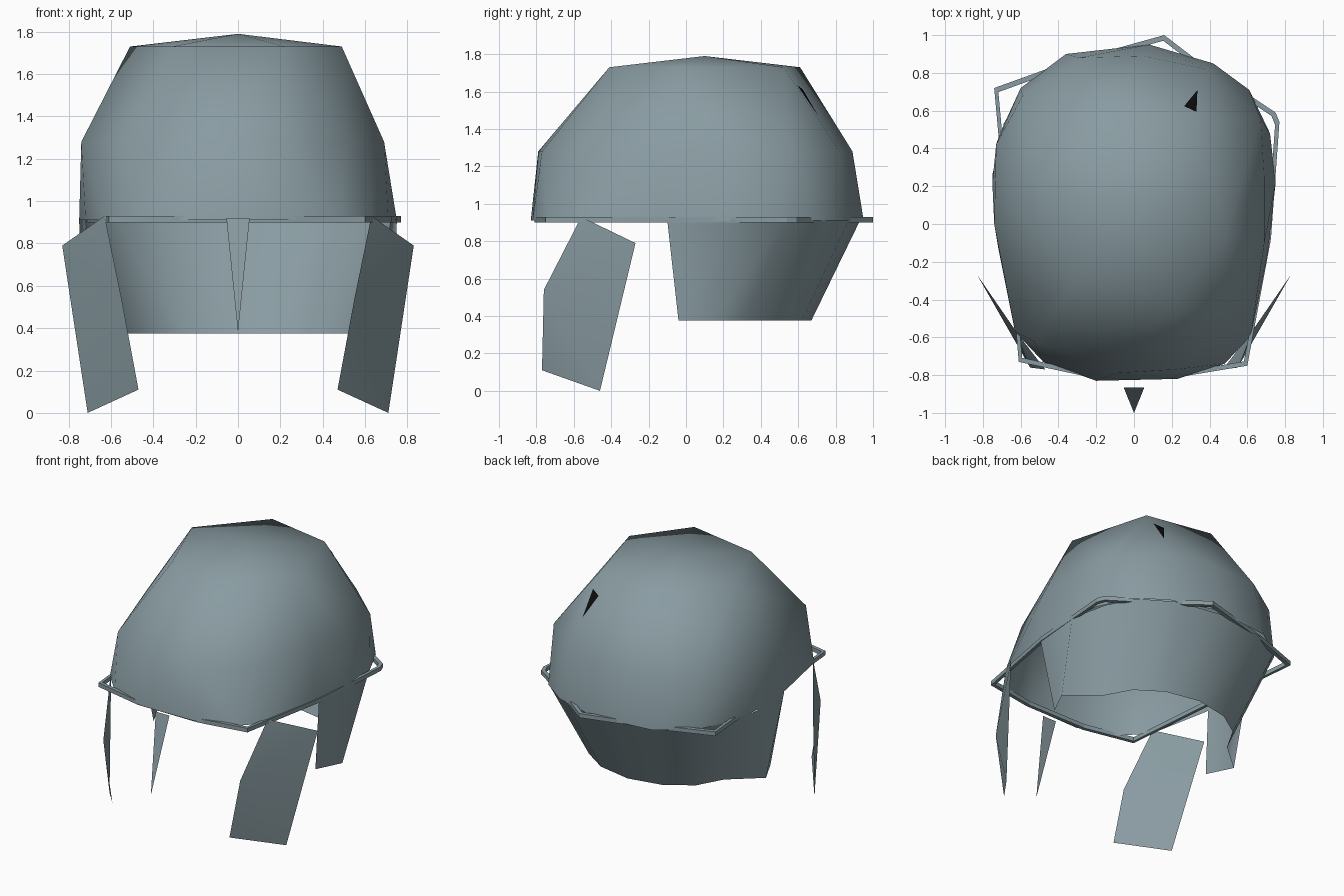
import bpy
import bmesh
from mathutils import Vector
from mathutils.bvhtree import BVHTree

if "Cube" in bpy.data.objects:
    bpy.data.objects.remove(bpy.data.objects["Cube"])


def material(name, rgb):
    mat = bpy.data.materials.new(name)
    mat.diffuse_color = (*rgb, 1)
    mat.use_nodes = True
    mat.node_tree.nodes["Principled BSDF"].inputs["Base Color"].default_value = mat.diffuse_color
    return mat


steel = material("blue_grey_steel", (0.25, 0.33, 0.36))
black = material("black", (0.004, 0.004, 0.004))


def finish(name, me, mat, smooth):
    me.materials.append(mat)
    for p in me.polygons:
        p.use_smooth = smooth
    ob = bpy.data.objects.new(name, me)
    bpy.context.scene.collection.objects.link(ob)
    return ob


def make(name, verts, faces, smooth=False, mat=steel):
    me = bpy.data.meshes.new(name)
    me.from_pydata(verts, [], faces)
    me.update()
    return finish(name, me, mat, smooth)


def bands(n, rows, closed=True):
    """Quads joining consecutive rows of n points."""
    last = n if closed else n - 1
    return [(r * n + i, r * n + (i + 1) % n, (r + 1) * n + (i + 1) % n, (r + 1) * n + i)
            for r in range(rows - 1) for i in range(last)]


# Dome: faceted shell stretched over brow, side and crown rings, open below
brow = [(0.23, -0.82), (0.48, -0.74), (0.62, -0.59), (0.71, -0.15), (0.75, 0.22),
        (0.72, 0.48), (0.61, 0.71), (0.42, 0.85), (0.08, 0.95), (-0.36, 0.90),
        (-0.60, 0.72), (-0.71, 0.48), (-0.75, 0.22), (-0.72, -0.12), (-0.63, -0.57),
        (-0.48, -0.73), (-0.20, -0.83)]
side = [(0.69, -0.10), (0.69, 0.25), (0.67, 0.56), (0.38, 0.82), (0.05, 0.89),
        (-0.29, 0.88), (-0.59, 0.68), (-0.73, 0.42), (-0.74, 0.0), (-0.53, -0.62),
        (-0.10, -0.79), (0.22, -0.77), (0.52, -0.53)]
crown = [(0.49, -0.05), (0.33, 0.52), (-0.15, 0.61), (-0.51, 0.20), (-0.31, -0.31),
         (0.22, -0.41)]
bm = bmesh.new()
for ring, z in ((brow, 0.91), (side, 1.28), (crown, 1.73), ([(0, 0.1)], 1.79)):
    for x, y in ring:
        bm.verts.new((x, y, z))
bmesh.ops.convex_hull(bm, input=bm.verts[:])
under = [f for f in bm.faces if all(v.co.z < 0.92 for v in f.verts)]
bmesh.ops.delete(bm, geom=under, context='FACES')
bmesh.ops.delete(bm, geom=[v for v in bm.verts if not v.link_faces], context='VERTS')
bmesh.ops.recalc_face_normals(bm, faces=bm.faces[:])
if sum(f.normal.z for f in bm.faces) < 0:
    bmesh.ops.reverse_faces(bm, faces=bm.faces[:])
shell = BVHTree.FromBMesh(bm)
me = bpy.data.meshes.new("helmet_dome")
bm.to_mesh(me)
bm.free()
finish("helmet_dome", me, steel, True)

# Dark notch: small plate lying on the back of the dome
spot = []
for x, y in [(0.265, 0.62), (0.33, 0.59), (0.335, 0.705)]:
    hit, normal, _, _ = shell.ray_cast(Vector((x, y, 3)), Vector((0, 0, -1)))
    spot.append(hit + Vector((0.1, 0.5, 0.85)) * 0.008)
make("dark_notch", spot, [(0, 1, 2)], mat=black)

# Rim: coarse square-section hoop around the lower edge of the dome
hoop = [(0.24, -0.81), (0.60, -0.75), (0.725, -0.08), (0.77, 0.54), (0.75, 0.59),
        (0.33, 0.87), (0.16, 1.0), (-0.38, 0.85), (-0.74, 0.72), (-0.61, -0.73),
        (-0.24, -0.81)]
verts = []
for scale, z in [(1, 0.90), (1, 0.93), (0.97, 0.93), (0.97, 0.90)]:
    verts += [(x * scale, y * scale, z) for x, y in hoop]
m = len(hoop)
faces = bands(m, 4) + [(3 * m + i, 3 * m + (i + 1) % m, (i + 1) % m, i) for i in range(m)]
make("rim_band", verts, faces)

# Neck guard: half profile mirrored into a curved apron with folded side panels
top = [(0.72, -0.10), (0.75, 0.26), (0.69, 0.53), (0.58, 0.73), (0.35, 0.87), (0, 0.93)]
low = [(0.65, -0.04), (0.74, 0.14), (0.53, 0.32), (0.43, 0.50), (0.25, 0.62), (0, 0.67)]


def mirrored(half, z):
    return [(x, y, z) for x, y in half] + [(-x, y, z) for x, y in half[-2::-1]]


make("neck_guard", mirrored(low, 0.375) + mirrored(top, 0.91),
     bands(2 * len(top) - 1, 2, False), True)

# Cheek plates: angled flaps hanging on both sides
cheek = [(0.63, -0.56, 0.93), (0.55, -0.76, 0.54), (0.47, -0.77, 0.11),
         (0.71, -0.46, 0.0), (0.83, -0.27, 0.79)]
for label, s in (("right", 1), ("left", -1)):
    pts = [(x * s, y, z) for x, y, z in cheek]
    tris = [(1, 2, 3), (1, 3, 4), (0, 1, 4)]
    make(label + "_cheek_plate", pts, tris if s > 0 else [t[::-1] for t in tris], True)

# Nose guard: narrow pointed plate
make("nose_guard", [(-0.055, -0.865, 0.92), (0, -1.0, 0.38), (0.055, -0.865, 0.92)],
     [(0, 1, 2)])
